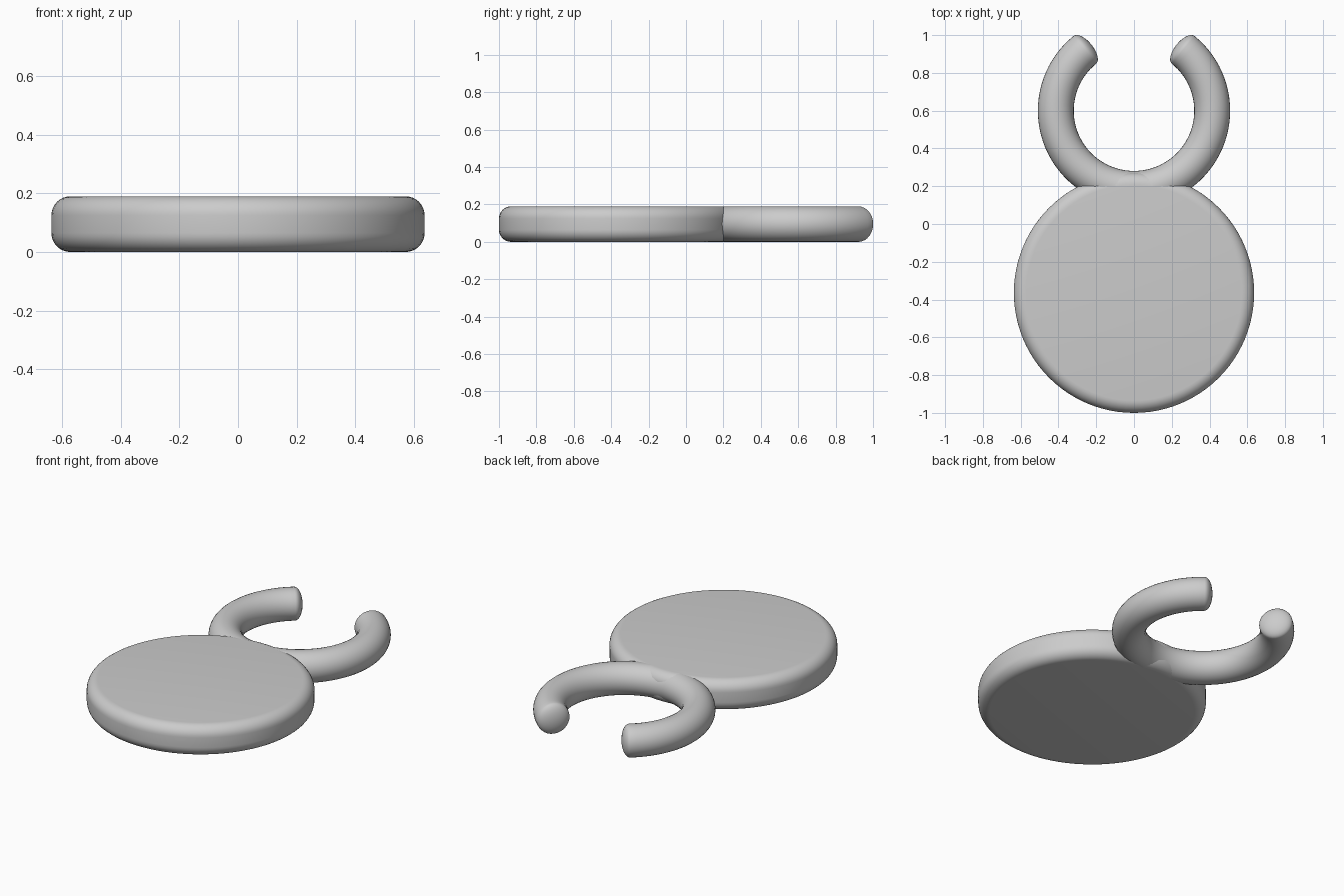
import bpy, bmesh
from math import sin, cos, pi, radians

cube = bpy.data.objects.get("Cube")
if cube:
    bpy.data.objects.remove(cube)

HEIGHT = 0.19
TUBE = HEIGHT / 2

grey = bpy.data.materials.new("plain grey")
grey.use_nodes = True
colour = (0.6, 0.6, 0.6, 1)
grey.diffuse_color = colour
grey.node_tree.nodes["Principled BSDF"].inputs["Base Color"].default_value = colour


def finish(bm, name, location):
    bmesh.ops.recalc_face_normals(bm, faces=bm.faces)
    mesh = bpy.data.meshes.new(name)
    bm.to_mesh(mesh)
    bm.free()
    mesh.materials.append(grey)
    obj = bpy.data.objects.new(name, mesh)
    obj.location = location
    bpy.context.collection.objects.link(obj)
    bpy.ops.object.select_all(action="DESELECT")
    obj.select_set(True)
    bpy.context.view_layer.objects.active = obj
    bpy.ops.object.shade_smooth_by_angle(angle=radians(35))
    return obj


# Round disc with softened rims
bm = bmesh.new()
bmesh.ops.create_cone(bm, cap_ends=True, segments=96, radius1=0.636,
                      radius2=0.636, depth=HEIGHT)
rims = [e for e in bm.edges if abs(e.verts[0].co.z - e.verts[1].co.z) < 0.001]
bmesh.ops.bevel(bm, geom=rims, offset=0.065, segments=8, profile=0.5,
                affect="EDGES")
finish(bm, "disc", (0, -0.364, TUBE))

# Open ring: a tube swept around an arc, with a shallow dome at each end
RING, DOME, SIDES, STEPS, CAP = 0.414, 0.045, 32, 72, 8
start, end = radians(51), radians(-231)
sections = []   # arc angle, shift along the tangent, tube radius
for i in range(CAP):
    t = pi / 2 * (1 - i / CAP)
    sections.append((start, DOME * sin(t), max(TUBE * cos(t), 0)))
for i in range(STEPS + 1):
    sections.append((start + (end - start) * i / STEPS, 0, TUBE))
for i in range(1, CAP + 1):
    t = pi / 2 * i / CAP
    sections.append((end, -DOME * sin(t), max(TUBE * cos(t), 0)))

bm = bmesh.new()
loops = []
for a, shift, r in sections:
    loop = []
    for j in range(SIDES):
        b = 2 * pi * j / SIDES
        d = RING + r * cos(b)
        loop.append(bm.verts.new((d * cos(a) - shift * sin(a),
                                  d * sin(a) + shift * cos(a), r * sin(b))))
    loops.append(loop)
for p, q in zip(loops, loops[1:]):
    for j in range(SIDES):
        k = (j + 1) % SIDES
        bm.faces.new((p[j], p[k], q[k], q[j]))
bmesh.ops.remove_doubles(bm, verts=bm.verts, dist=0.0001)
finish(bm, "open_ring", (0, 0.6, TUBE))
